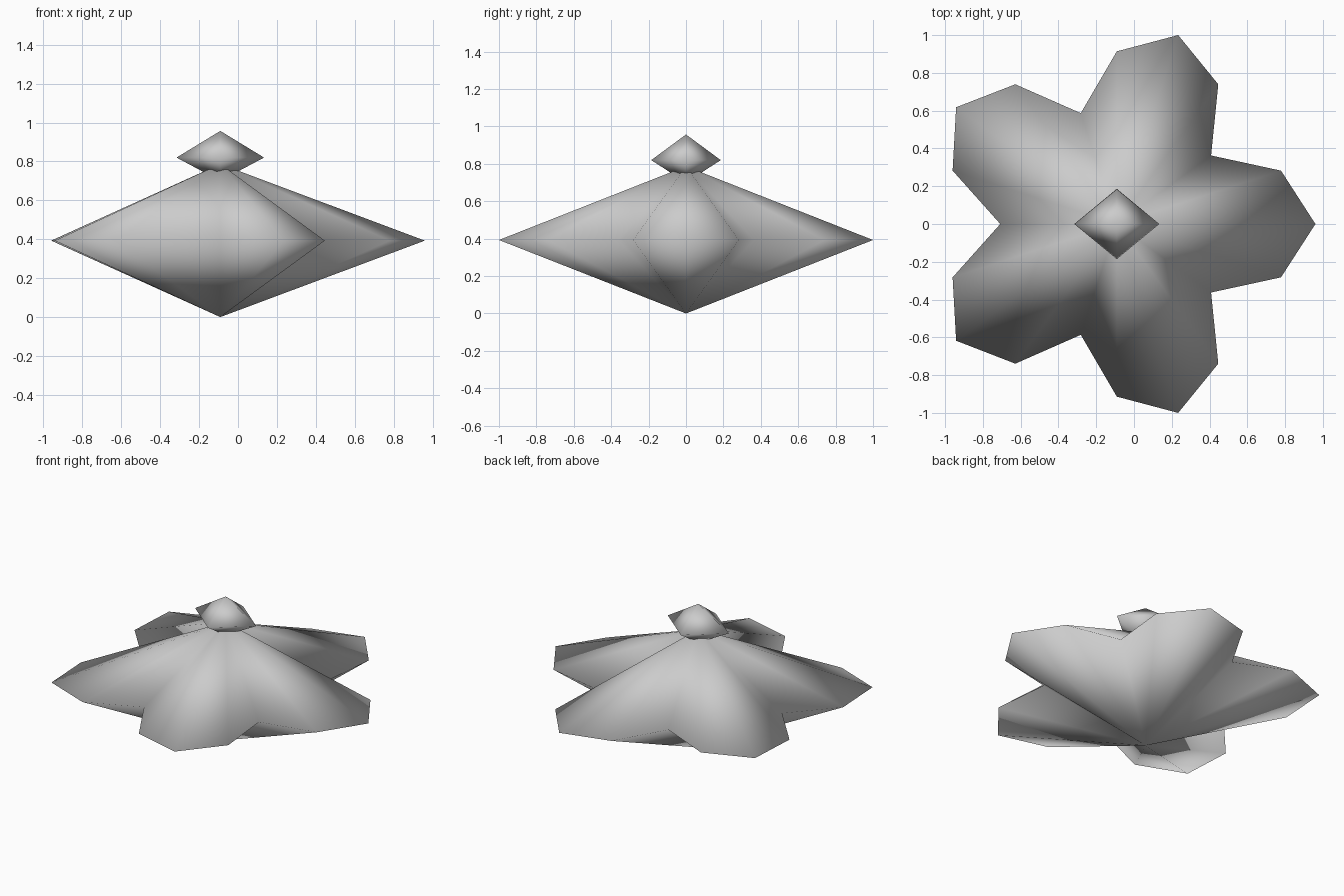
import bpy, bmesh
from math import sin, cos, pi

if "Cube" in bpy.data.objects:
    bpy.data.objects.remove(bpy.data.objects["Cube"])

CX = -0.091  # axis of the flower


def material(name, rgb):
    m = bpy.data.materials.new(name)
    m.diffuse_color = (*rgb, 1.0)
    m.use_nodes = True
    m.node_tree.nodes["Principled BSDF"].inputs["Base Color"].default_value = m.diffuse_color
    return m


def double_cone(name, rim, rim_z, bottom, top, mat):
    """Closed solid: a rim outline joined to one point below and one above."""
    bm = bmesh.new()
    ring = [bm.verts.new((x, y, rim_z)) for x, y in rim]
    low = bm.verts.new((0, 0, bottom))
    high = bm.verts.new((0, 0, top))
    for a, b in zip(ring, ring[1:] + ring[:1]):
        bm.faces.new((a, b, high))
        bm.faces.new((b, a, low))
    for f in bm.faces:
        f.smooth = True
    me = bpy.data.meshes.new(name)
    bm.to_mesh(me)
    bm.free()
    me.materials.append(mat)
    ob = bpy.data.objects.new(name, me)
    ob.location.x = CX
    bpy.context.collection.objects.link(ob)
    return ob


grey = material("light grey", (0.6, 0.6, 0.6))

# Five-petalled body: tip, shoulder, notch, shoulder
radii = (1.0515, 0.914, 0.617, 0.914)
petals = [(radii[i % 4] * cos(i * pi / 10), radii[i % 4] * sin(i * pi / 10))
          for i in range(20)]
double_cone("petal_body", petals, 0.393, 0.0, 0.787, grey)

# Small four-sided bud on top
bud = [(0.225, 0), (0, 0.186), (-0.225, 0), (0, -0.186)]
double_cone("bud", bud, 0.82, 0.70, 0.957, grey)
